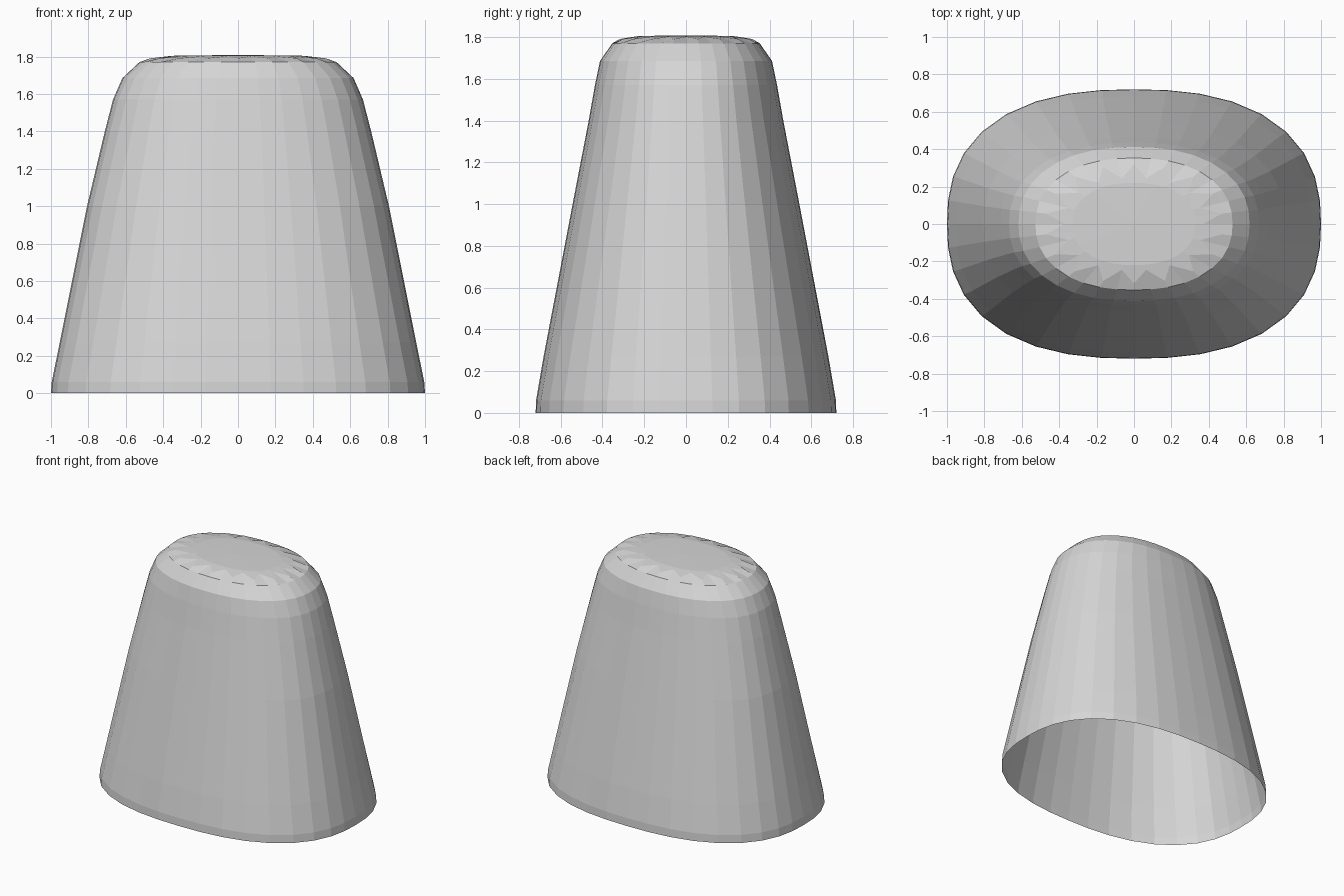
import bpy, bmesh, math

if "Cube" in bpy.data.objects:
    bpy.data.objects.remove(bpy.data.objects["Cube"])

SEGMENTS = 36

# Profile: half width, half depth, height
PROFILE = [
    (1.0, 0.72, 0.0), (0.996, 0.718, 0.06), (0.953, 0.682, 0.27),
    (0.807, 0.543, 1.0), (0.712, 0.466, 1.4), (0.668, 0.436, 1.57),
    (0.618, 0.412, 1.685), (0.527, 0.353, 1.77),
]


def oval_point(i, a, b, z):
    # Squarish oval that gets rounder towards the top
    power = 2.45 - 0.2 * z / 1.8
    t = 2 * math.pi * i / SEGMENTS
    c, s = math.cos(t), math.sin(t)
    r = (abs(c) ** power + abs(s) ** power) ** (-1 / power)
    return a * r * c, b * r * s, z


def add_ring(bm, a, b, z):
    return [bm.verts.new(oval_point(i, a, b, z)) for i in range(SEGMENTS)]


bm = bmesh.new()

# Tapered wall, open underneath
rings = [add_ring(bm, *p) for p in PROFILE]

# Crinkled crown ring: alternate points step in and out
crown = []
for i in range(SEGMENTS):
    k, z = (0.90, 1.790) if i % 2 else (0.70, 1.802)
    crown.append(bm.verts.new(oval_point(i, 0.527 * k, 0.353 * k, z)))
rings.append(crown)

# Nearly flat plateau
rings.append(add_ring(bm, 0.33, 0.22, 1.805))

for low, high in zip(rings, rings[1:]):
    for i in range(SEGMENTS):
        j = (i + 1) % SEGMENTS
        bm.faces.new((low[i], low[j], high[j], high[i]))

centre = bm.verts.new((0, 0, 1.808))
for i in range(SEGMENTS):
    bm.faces.new((rings[-1][i], rings[-1][(i + 1) % SEGMENTS], centre))

mesh = bpy.data.meshes.new("tapered_cover")
bm.to_mesh(mesh)
bm.free()
cover = bpy.data.objects.new("tapered_cover", mesh)
bpy.context.collection.objects.link(cover)

grey = bpy.data.materials.new("light grey")
grey.diffuse_color = (0.67, 0.67, 0.67, 1)
grey.use_nodes = True
grey.node_tree.nodes["Principled BSDF"].inputs["Base Color"].default_value = grey.diffuse_color
mesh.materials.append(grey)
